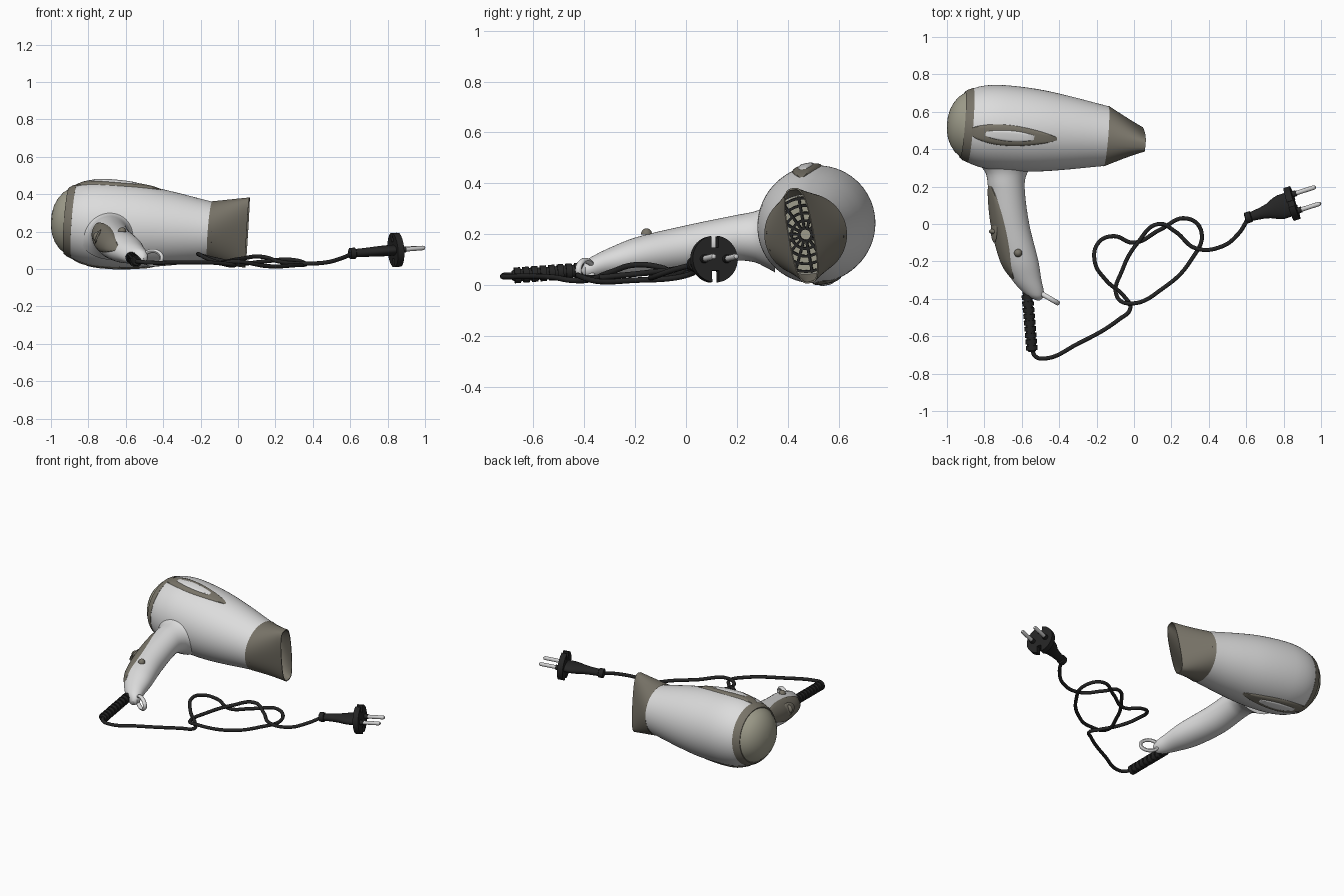
import bpy
import bmesh
from math import sin, cos, pi, radians, tau
from mathutils import Matrix, Vector

default = bpy.data.objects.get("Cube")
if default:
    bpy.data.objects.remove(default)


def material(name, *rgb):
    m = bpy.data.materials.new(name)
    m.use_nodes = True
    m.diffuse_color = (*rgb, 1)
    m.node_tree.nodes["Principled BSDF"].inputs["Base Color"].default_value = (*rgb, 1)
    return m


WHITE = material("white plastic", 0.72, 0.72, 0.72)
TAUPE = material("taupe plastic", 0.19, 0.175, 0.14)
OLIVE = material("pale olive plastic", 0.36, 0.35, 0.27)
BLACK = material("black rubber", 0.018, 0.018, 0.018)
METAL = material("pin metal", 0.62, 0.62, 0.62)


def frame(origin, axis, up):
    """Matrix whose local x runs along axis and local z is near up."""
    d = Vector(axis).normalized()
    v = Vector(up).cross(d).normalized()
    m = Matrix((d, v, d.cross(v))).transposed().to_4x4()
    m.translation = origin
    return m


def loft(name, rings, mat, place=None, closed=True, caps=False):
    """Skin a list of point rings with quads."""
    bm = bmesh.new()
    rows = [[bm.verts.new(p) for p in ring] for ring in rings]
    n = len(rows[0])
    for a, b in zip(rows, rows[1:]):
        for i in range(n if closed else n - 1):
            j = (i + 1) % n
            bm.faces.new((a[i], a[j], b[j], b[i]))
    if caps:
        bm.faces.new(rows[0])
        bm.faces.new(rows[-1])
    bmesh.ops.remove_doubles(bm, verts=bm.verts, dist=1e-5)
    bmesh.ops.recalc_face_normals(bm, faces=bm.faces)
    mesh = bpy.data.meshes.new(name)
    bm.to_mesh(mesh)
    bm.free()
    mesh.materials.append(mat)
    mesh.shade_smooth()
    mesh.set_sharp_from_angle(angle=radians(35))
    ob = bpy.data.objects.new(name, mesh)
    bpy.context.collection.objects.link(ob)
    if place:
        ob.matrix_world = place
    return ob


def ellipse(s, ry, rz, y=0, z=0, n=48):
    return [(s, y + ry * cos(tau * i / n), z + rz * sin(tau * i / n)) for i in range(n)]


def lathe(name, profile, mat, place, y=0, n=48, caps=True):
    return loft(name, [ellipse(s, r, r, y, 0, n) for s, r in profile], mat, place, caps=caps)


def smooth(table, t):
    """Smooth interpolation through rows keyed by their first value."""
    k = max(i for i in range(len(table) - 1) if i == 0 or table[i][0] <= t)
    p0, p1, p2, p3 = (table[min(max(k + o, 0), len(table) - 1)] for o in (-1, 0, 1, 2))
    h = p2[0] - p1[0]
    f = (t - p1[0]) / h
    out = []
    for a, b, c, d in list(zip(p0, p1, p2, p3))[1:]:
        m1 = (c - a) / (p2[0] - p0[0]) * h
        m2 = (d - b) / (p3[0] - p1[0]) * h
        out.append((2*f**3 - 3*f*f + 1) * b + (f**3 - 2*f*f + f) * m1
                   + (3*f*f - 2*f**3) * c + (f**3 - f*f) * m2)
    return out


def patch(name, surface, lo, hi, middle, half, lift, mat, place=None, nu=40, nv=14):
    """Raised plate hugging surface(s, angle, lift); half(t) gives its half angle."""
    rings = []
    for i in range(nu + 1):
        t = i / nu
        row = []
        for j in range(nv + 1):
            v = 2 * j / nv - 1
            drop = 0.012 * max(abs(v), abs(2 * t - 1)) ** 8
            row.append(surface(lo + (hi - lo) * t, middle + v * half(t), lift - drop))
        rings.append(row)
    return loft(name, rings, mat, place, closed=False)


# Barrel: rear dome, trim ring and tapering shell on one axis
barrel = frame((-0.9, 0.53, 0.256), (1, -0.08, -0.075), (0, -sin(radians(10)), cos(radians(10))))
lathe("rear_dome", [(-0.1, 0.001), (-0.097, 0.04), (-0.088, 0.08), (-0.07, 0.118),
                    (-0.045, 0.15), (-0.015, 0.172)], OLIVE, barrel)
lathe("rear_trim_ring", [(-0.015, 0.172), (-0.017, 0.178), (0, 0.19), (0.026, 0.2)], TAUPE, barrel)
SHELL = [(0, 0.186), (0.026, 0.198), (0.06, 0.211), (0.11, 0.222), (0.18, 0.228), (0.3, 0.226),
         (0.42, 0.216), (0.56, 0.195), (0.7, 0.17), (0.757, 0.16)]
lathe("barrel_shell", [(s, smooth(SHELL, s)[0]) for s in [0.026 + 0.731 * i / 30 for i in range(31)]],
      WHITE, barrel, n=64)


def on_barrel(s, a, lift):
    r = smooth(SHELL, s)[0] + lift
    return s, -r * sin(a), r * cos(a)


# Oval vents with pale insets above and below the barrel
for side, turn in (("top", 0), ("bottom", pi)):
    patch(side + "_vent_oval", on_barrel, 0, 0.49, turn,
          lambda t: 0.27 * max(sin(pi * t ** 0.75), 0) ** 0.65, 0.008, TAUPE, barrel)
    patch(side + "_vent_inset", on_barrel, 0.08, 0.37, turn,
          lambda t: 0.14 * max(sin(pi * t), 0) ** 0.5, 0.013, WHITE, barrel)


# Nozzle: round at the barrel, flattening to a tall slot, with an inner wall
def nozzle_ring(t, wall):
    ring = []
    for i in range(64):
        c, s = cos(tau * i / 64), sin(tau * i / 64)
        slot_y = 0.05 * abs(c) ** 0.6 * (1 if c > 0 else -1)
        slot_z = 0.19 * abs(s) ** 0.75 * (1 if s > 0 else -1) + 0.01
        y, z = (0.163 - wall) * c, (0.163 - wall) * s
        k = 1 - wall / 0.08 * 0.9
        ring.append((0.755 + 0.2 * t, y + (slot_y * k - y) * t,
                     z + (slot_z * (1 - wall / 0.2) - z) * t))
    return ring


steps = [i / 8 for i in range(9)]
loft("nozzle", [nozzle_ring(t, 0) for t in steps] + [nozzle_ring(t, 0.007) for t in reversed(steps)],
     TAUPE, barrel)

# Outlet grille behind the nozzle slot
lathe("grille_backing", [(0.757, 0.154), (0.761, 0.154)], OLIVE, barrel)
for k in range(5):
    r = 0.025 + 0.03 * k
    loft("grille_hoop", [ellipse(s, q, q) for s, q in
         ((0.76, r - 0.005), (0.775, r - 0.005), (0.775, r + 0.005), (0.76, r + 0.005))], BLACK, barrel)
for k in range(14):
    spin = Matrix.Rotation(tau * k / 14, 4, "X")
    loft("grille_spoke", [[(s, y, z) for s, y in ((0.76, -0.005), (0.777, -0.005),
         (0.777, 0.005), (0.76, 0.005))] for z in (0.02, 0.152)], BLACK, barrel @ spin, caps=True)

# Handle: keyed by distance toward the front: centre x, half width, centre z, half height
HANDLE = [(-0.35, -0.68, 0.175, 0.19, 0.14), (-0.31, -0.68, 0.14, 0.19, 0.118),
          (-0.27, -0.682, 0.11, 0.19, 0.1), (-0.2, -0.683, 0.098, 0.186, 0.09),
          (0, -0.66, 0.1, 0.145, 0.09), (0.2, -0.61, 0.099, 0.11, 0.077),
          (0.3, -0.573, 0.078, 0.088, 0.059), (0.37, -0.535, 0.054, 0.068, 0.044),
          (0.4, -0.518, 0.03, 0.06, 0.03), (0.41, -0.51, 0.004, 0.058, 0.006)]


def on_handle(s, a, lift=0):
    x, w, z, h = smooth(HANDLE, s)
    return x + (w + lift) * cos(a), -s, z + (h + lift) * sin(a)


loft("handle", [[on_handle(-0.35 + 0.76 * i / 50, tau * j / 40) for j in range(40)]
                for i in range(51)], WHITE, caps=True)
patch("handle_grip_panel", on_handle, -0.22, 0.31, radians(158),
      lambda t: 0.95 * max(sin(pi * t), 0) ** 0.55, 0.007, TAUPE)


# Switch and button
def pad(name, s, angle, sizes, mat):
    base = Vector(on_handle(s, angle))
    out = (cos(angle), 0, sin(angle))
    rings = [ellipse(sizes[0] * sin(k * pi / 16), sizes[1] * cos(k * pi / 16),
                     sizes[2] * cos(k * pi / 16), n=24) for k in range(9)]
    loft(name, rings, mat, frame(base, out, (0, 1, 0)))


pad("switch_base", 0.03, radians(158), (0.012, 0.04, 0.07), TAUPE)
pad("switch_slider", 0.04, radians(158), (0.03, 0.03, 0.016), TAUPE)
pad("cool_button", 0.155, radians(88), (0.024, 0.022, 0.022), TAUPE)

# Hanging loop at the handle tip
hook = frame((-0.455, -0.395, 0.06), (0.86, -0.5, 0), (0, 0, 1))
loft("hanging_loop", [[((0.055 + 0.011 * cos(b)) * cos(a), 0.013 * sin(b),
                        (0.037 + 0.011 * cos(b)) * sin(a)) for b in [tau * j / 12 for j in range(12)]]
                      for a in [tau * i / 40 for i in range(41)]], WHITE, hook)

# Ribbed strain relief
relief = [(0, 0.024)]
for k in range(9):
    s = 0.02 + 0.034 * k
    relief += [(s, 0.024), (s, 0.031), (s + 0.024, 0.031), (s + 0.024, 0.024)]
lathe("strain_relief", relief + [(0.325, 0.018)], BLACK,
      frame((-0.572, -0.36, 0.062), (0.027, -0.32, -0.024), (0, 0, 1)), n=24)

# Looped power cord
PATH = [(-.545, -.67, .04), (-.53, -.705, .04), (-.49, -.72, .035), (-.3, -.64, .035),
        (-.08, -.51, .03), (-.02, -.45, .02), (-.05, -.39, .02), (-.15, -.3, .05),
        (-.21, -.2, .08), (-.19, -.1, .07), (-.11, -.065, .05), (0, -.1, .03),
        (.14, -.03, .04), (.28, .03, .05), (.36, -.04, .03), (.3, -.2, .02),
        (.16, -.34, .015), (-.02, -.425, .04), (-.09, -.39, .03), (-.06, -.24, .04),
        (.02, -.1, .055), (.13, 0, .065), (.22, -.04, .04), (.33, -.13, .03),
        (.47, -.12, .035), (.56, -.05, .06), (.61, .03, .082)]
curve = bpy.data.curves.new("power_cord", "CURVE")
curve.dimensions = "3D"
curve.bevel_depth = 0.011
curve.bevel_resolution = 3
curve.resolution_u = 8
spline = curve.splines.new("BEZIER")
spline.bezier_points.add(len(PATH) - 1)
for point, co in zip(spline.bezier_points, PATH):
    point.co = co
    point.handle_left_type = point.handle_right_type = "AUTO"
curve.materials.append(BLACK)
bpy.context.collection.objects.link(bpy.data.objects.new("power_cord", curve))

# Mains plug: collar, flaring grip, notched flange and two pins
plug = frame((0.595, 0.03, 0.082), (0.94, 0.3, 0.075), (0, 0, 1))
lathe("plug_collar", [(0, 0.022), (0.004, 0.03), (0.032, 0.03), (0.036, 0.022)], BLACK, plug, n=24)
loft("plug_grip", [ellipse(s, y, z, n=32) for s, y, z in (
    (0.03, 0.024, 0.022), (0.09, 0.031, 0.024), (0.13, 0.04, 0.026), (0.17, 0.058, 0.028),
    (0.2, 0.066, 0.029), (0.255, 0.066, 0.029))], BLACK, plug, caps=True)
outline = []
for k in range(2):
    arc = [radians(-81 + 162 * i / 28) for i in range(29)]
    half = [(0.014, -0.045)] + [(0.092 * cos(a), 0.092 * sin(a)) for a in arc] + [(0.014, 0.045)]
    outline += [(y, z) if k == 0 else (-y, -z) for y, z in half]
loft("plug_flange", [[(s, y, z) for y, z in outline] for s in (0.245, 0.28)], BLACK, plug, caps=True)
for y in (-0.046, 0.046):
    lathe("pin_collar", [(0.27, 0.017), (0.302, 0.016)], BLACK, plug, y, 20)
    lathe("plug_pin", [(0.28, 0.012), (0.4, 0.012), (0.408, 0.009), (0.412, 0.003)], METAL, plug, y, 20)
